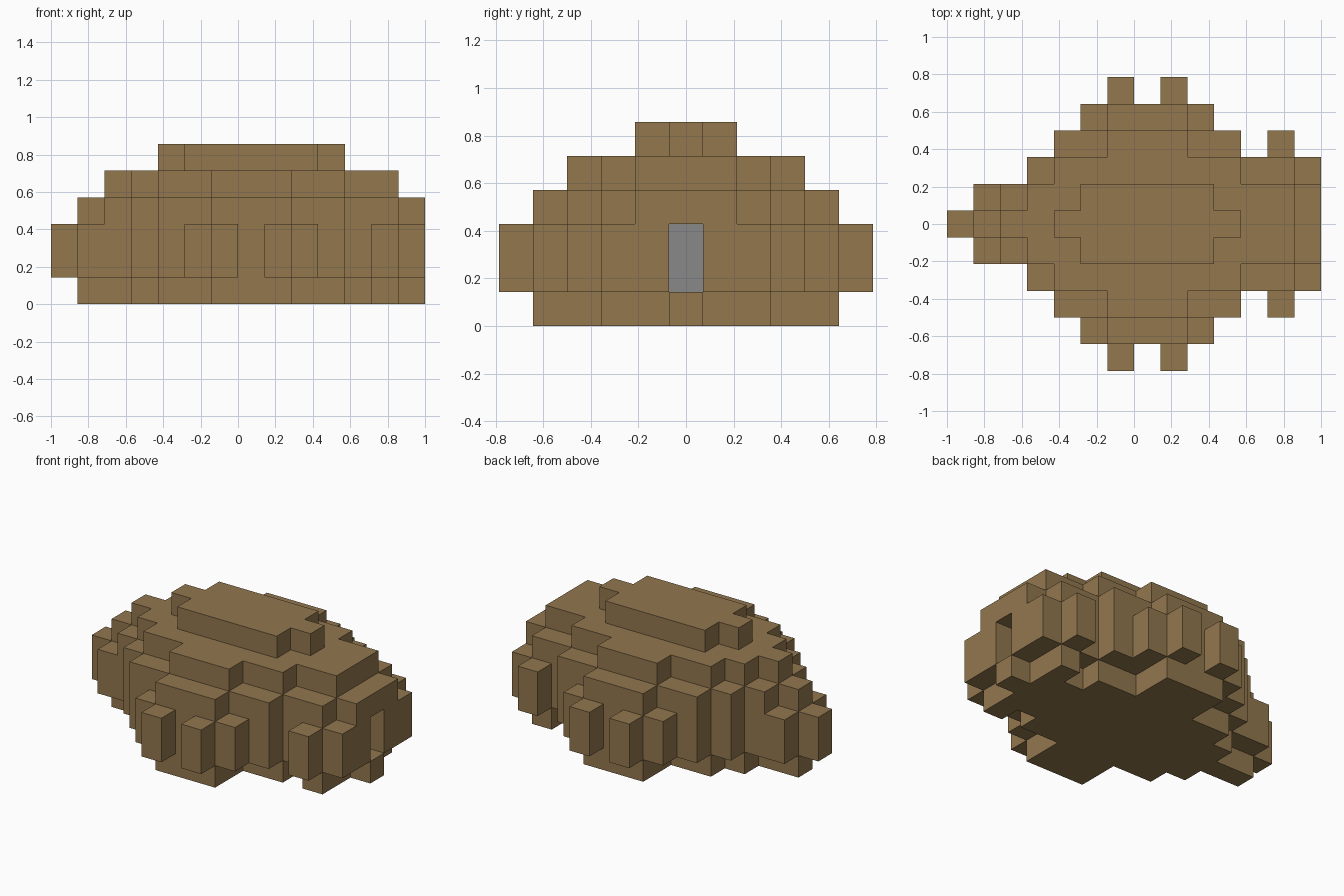
import bpy
import bmesh

U = 1 / 7  # edge length of one block

if "Cube" in bpy.data.objects:
    bpy.data.objects.remove(bpy.data.objects["Cube"])


def material(name, color):
    mat = bpy.data.materials.new(name)
    mat.use_nodes = True
    mat.diffuse_color = color
    bsdf = next(n for n in mat.node_tree.nodes if n.type == 'BSDF_PRINCIPLED')
    bsdf.inputs["Base Color"].default_value = color
    return mat


brown = material("brown", (0.287, 0.184, 0.076, 1))
grey = material("grey", (0.246, 0.246, 0.246, 1))


def prism(name, outline, low, high, mat=brown):
    """Extrude a flat outline, given in blocks, between two heights."""
    bm = bmesh.new()
    face = bm.faces.new([bm.verts.new((x * U, y * U, low * U)) for x, y in outline])
    top = bmesh.ops.extrude_face_region(bm, geom=[face])["geom"]
    verts = [g for g in top if isinstance(g, bmesh.types.BMVert)]
    bmesh.ops.translate(bm, verts=verts, vec=(0, 0, (high - low) * U))
    bmesh.ops.recalc_face_normals(bm, faces=bm.faces)
    mesh = bpy.data.meshes.new(name)
    bm.to_mesh(mesh)
    bm.free()
    mesh.materials.append(mat)
    obj = bpy.data.objects.new(name, mesh)
    bpy.context.collection.objects.link(obj)
    return obj


def slab(name, start, steps, low, high):
    """Stepped layer, symmetric in y; steps are (end x, half width)."""
    side = []
    x = start
    for end, half in steps:
        side += [(x, half), (end, half)]
        x = end
    prism(name, side + [(px, -py) for px, py in reversed(side)], low, high)


def box(name, x0, x1, y0, y1, low, high, mat=brown):
    prism(name, [(x0, y0), (x1, y0), (x1, y1), (x0, y1)], low, high, mat)


# Stacked body layers, bottom to top
slab("base", -6, [(-4, .5), (-3, 1.5), (-1, 2.5), (2, 4.5), (4, 2.5),
                  (5, 1.5), (6, 2.5), (7, .5)], 0, 1)
slab("hull", -7, [(-6, .5), (-4, 1.5), (-3, 2.5), (-2, 3.5), (3, 4.5),
                  (4, 3.5), (6, 2.5)], 1, 3)
slab("shoulder", -6, [(-5, .5), (-4, 1.5), (-3, 2.5), (-1, 3.5), (2, 4.5),
                      (4, 3.5), (6, 2.5), (7, 1.5)], 3, 4)
slab("upper_deck", -5, [(-4, .5), (-3, 1.5), (-1, 2.5), (2, 3.5),
                        (4, 2.5), (6, 1.5)], 4, 5)
slab("roof", -3, [(-2, .5), (3, 1.5), (4, .5)], 5, 6)

# Side posts and the walls beside the end opening
for side, s in (("left", 1), ("right", -1)):
    box(side + "_end_wall", 6, 7, s * .5, s * 2.5, 1, 3)
    for part, x, y in (("rear_post", -1, 4.5), ("middle_post", 1, 4.5),
                       ("front_post", 5, 2.5)):
        box(side + "_" + part, x, x + 1, s * y, s * (y + 1), 1, 3)

# Grey panel at the bottom of the opening
box("opening_panel", 6, 6.03, -.5, .5, 1, 3, grey)
